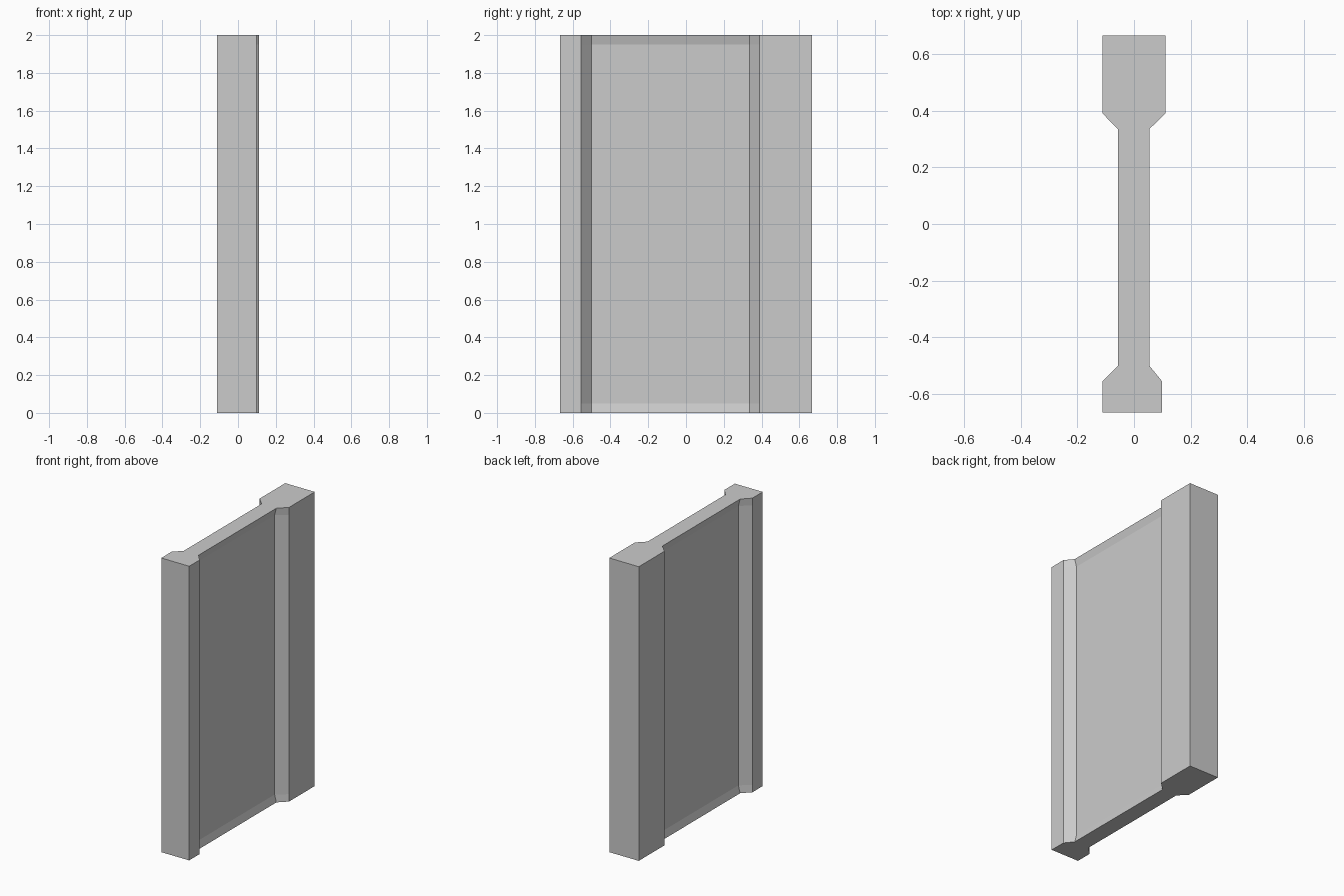
import bpy
import bmesh

if "Cube" in bpy.data.objects:
    bpy.data.objects.remove(bpy.data.objects["Cube"])


def section(web_left, web_right):
    """I-shaped outline: wide post at the back, narrower post at the front."""
    return [(-0.111, -0.666), (0.099, -0.666), (0.099, -0.555),
            (web_right, -0.50), (web_right, 0.335), (0.111, 0.39),
            (0.111, 0.666), (-0.111, 0.666), (-0.111, 0.39),
            (web_left, 0.335), (web_left, -0.50), (-0.111, -0.555)]


def loft(name, levels):
    """Skin a stack of (height, outline) sections into a closed solid."""
    bm = bmesh.new()
    rings = [[bm.verts.new((x, y, z)) for x, y in outline] for z, outline in levels]
    n = len(rings[0])
    for low, high in zip(rings, rings[1:]):
        for i in range(n):
            j = (i + 1) % n
            bm.faces.new((low[i], low[j], high[j], high[i]))
    bm.faces.new(rings[0][::-1])
    bm.faces.new(rings[-1])
    bmesh.ops.recalc_face_normals(bm, faces=bm.faces)
    mesh = bpy.data.meshes.new(name)
    bm.to_mesh(mesh)
    bm.free()
    obj = bpy.data.objects.new(name, mesh)
    bpy.context.collection.objects.link(obj)
    return obj


# Wall panel: web is slightly thinner between its flared top and bottom edges
edge = section(-0.057, 0.054)
middle = section(-0.044, 0.041)
loft("wall_panel", [(0, edge), (0.05, middle), (1.95, middle), (2, edge)])
